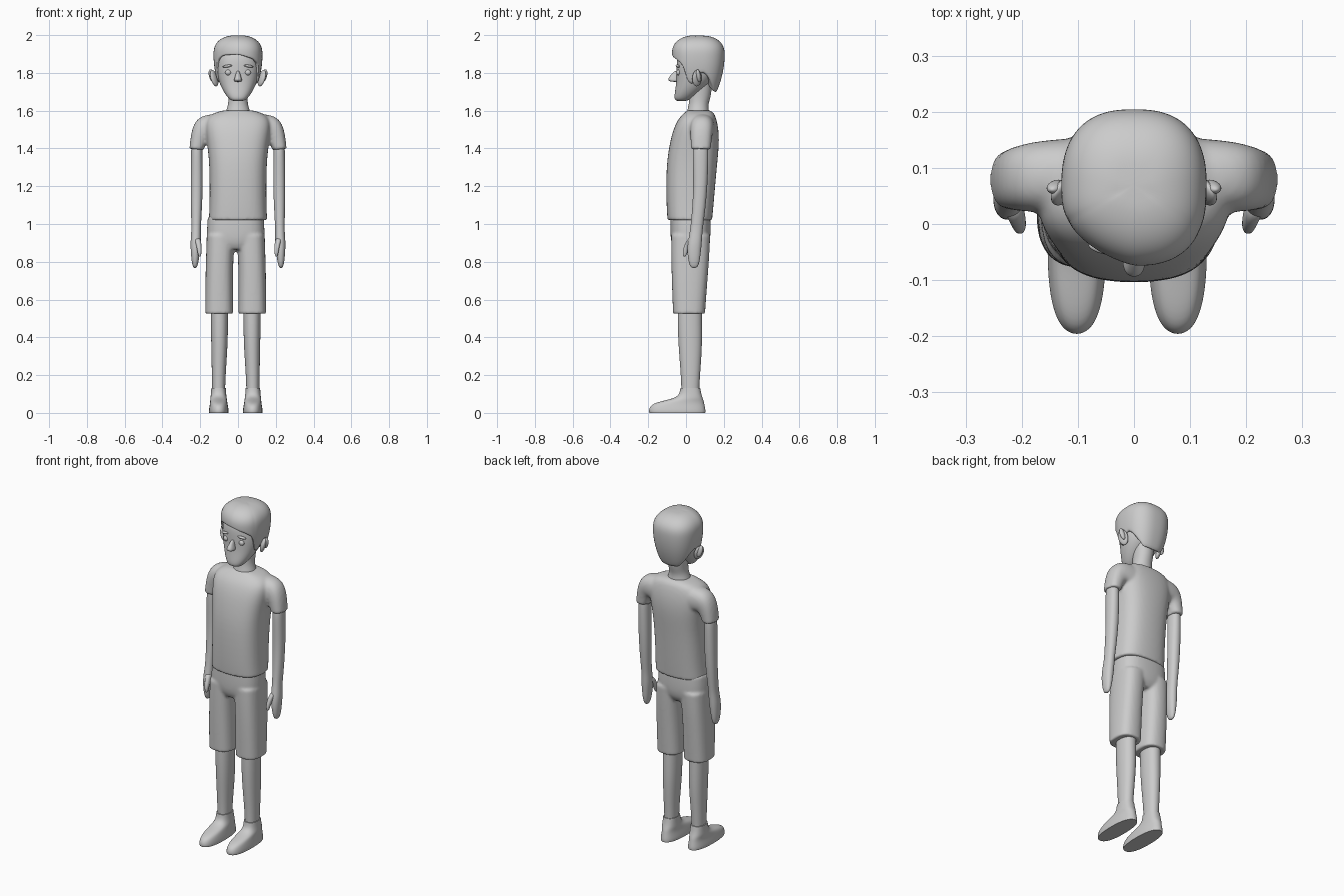
import bpy, bmesh, math
from mathutils import Vector, Matrix

if "Cube" in bpy.data.objects:
    bpy.data.objects.remove(bpy.data.objects["Cube"])

GREY = (0.6, 0.6, 0.6, 1)
mat = bpy.data.materials.new("plain_grey")
mat.use_nodes = True
mat.diffuse_color = GREY
mat.node_tree.nodes["Principled BSDF"].inputs["Base Color"].default_value = GREY


def spow(v, e):
    return math.copysign(abs(v) ** e, v)


def finish(bm, name, levels=2):
    bmesh.ops.recalc_face_normals(bm, faces=bm.faces[:])
    for f in bm.faces:
        f.smooth = True
    me = bpy.data.meshes.new(name)
    bm.to_mesh(me)
    bm.free()
    me.materials.append(mat)
    ob = bpy.data.objects.new(name, me)
    bpy.context.collection.objects.link(ob)
    if levels:
        mod = ob.modifiers.new("smooth_surface", 'SUBSURF')
        mod.levels = mod.render_levels = levels
    return ob


def add_loft(bm, rings, p=2.4, n=16, sharp=True, cx=0, side=1):
    """Skin rings of (x0, x1, y0, y1, z, optional tilt in degrees)."""
    crease = bm.edges.layers.float.get("crease_edge") or bm.edges.layers.float.new("crease_edge")
    rows = []
    for x0, x1, y0, y1, z, *tilt in rings:
        rot = Matrix.Rotation(-math.radians(tilt[0] if tilt else 0), 3, 'Y')
        row = []
        for i in range(n):
            a = 2 * math.pi * i / n
            off = Vector(((x1 - x0) / 2 * spow(math.cos(a), 2 / p),
                          (y1 - y0) / 2 * spow(math.sin(a), 2 / p), 0))
            co = Vector(((x0 + x1) / 2, (y0 + y1) / 2, z)) + rot @ off
            row.append(bm.verts.new((cx + side * co.x, co.y, co.z)))
        rows.append(row)
    for a, b in zip(rows, rows[1:]):
        for i in range(n):
            j = (i + 1) % n
            bm.faces.new((a[i], a[j], b[j], b[i]))
    for row in (rows[0], rows[-1]):
        cap = bm.faces.new(row)
        if sharp:
            for e in cap.edges:
                e[crease] = 1
                e.smooth = False


def loft(name, rings, **kw):
    bm = bmesh.new()
    add_loft(bm, rings, **kw)
    return finish(bm, name)


def pair(name, rings, cx=0, **kw):
    for side, word in ((1, "left_"), (-1, "right_")):
        loft(word + name, rings, cx=cx, side=side, **kw)


def fuse(ob, voxel, repeat):
    """Blend overlapping volumes into one soft garment."""
    mod = ob.modifiers.new("fuse", 'REMESH')
    mod.mode, mod.voxel_size, mod.use_smooth_shade = 'VOXEL', voxel, True
    mod = ob.modifiers.new("soften", 'SMOOTH')
    mod.factor, mod.iterations = 0.5, repeat


def ball(name, loc, size, rot=(0, 0, 0)):
    bm = bmesh.new()
    bmesh.ops.create_uvsphere(bm, u_segments=20, v_segments=12, radius=1)
    ob = finish(bm, name, 0)
    ob.location, ob.scale, ob.rotation_euler = loc, size, rot


# Shirt: torso and both sleeves fused
bm = bmesh.new()
add_loft(bm, [(-.157, .157, -.10, .14, 1.02), (-.153, .153, -.106, .148, 1.1),
              (-.152, .152, -.108, .165, 1.3), (-.165, .165, -.09, .178, 1.42),
              (-.178, .178, -.07, .175, 1.5), (-.175, .175, -.042, .162, 1.56),
              (-.125, .125, -.005, .148, 1.592), (-.07, .07, .005, .125, 1.602)], p=2.7)
for s in (1, -1):
    add_loft(bm, [(.02, .18, .015, .155, 1.505, 90), (.09, .25, .02, .15, 1.508, 62),
                  (.15, .255, .022, .14, 1.48, 30), (.182, .258, .025, .132, 1.395, 6)], side=s)
fuse(finish(bm, "shirt"), .008, 6)

# Shorts: hips and both legs fused
MID = -.012
bm = bmesh.new()
add_loft(bm, [(-.15, .15, -.083, .13, 1.04), (-.155, .155, -.085, .133, .98),
              (-.156, .156, -.083, .13, .9), (-.12, .12, -.06, .1, .865)], p=2.7, cx=MID)
for s in (1, -1):
    add_loft(bm, [(.0, .155, -.08, .13, .94), (.012, .158, -.08, .125, .83),
                  (.013, .162, -.077, .115, .7), (.012, .163, -.07, .102, .525)],
             p=2.6, cx=MID, side=s)
fuse(finish(bm, "shorts"), .008, 4)

# Lower legs and shoes
pair("leg", [(.04, .132, -.045, .085, .56), (.04, .132, -.045, .086, .45),
             (.043, .13, -.04, .086, .34), (.053, .127, -.028, .075, .2),
             (.056, .125, -.025, .07, .11)], cx=MID, p=2.2)
pair("shoe", [(.038, .142, -.197, .105, 0), (.036, .144, -.201, .107, .012),
              (.042, .138, -.19, .1, .045), (.045, .136, -.13, .096, .063),
              (.047, .135, -.06, .09, .078), (.05, .132, -.035, .082, .1),
              (.052, .13, -.031, .076, .132)], cx=MID)

# Arms with mitten hands and thumbs
pair("arm", [(.19, .245, .04, .115, 1.44), (.187, .25, .033, .12, 1.38),
             (.185, .251, .04, .115, 1.2), (.192, .249, .03, .1, 1.05),
             (.197, .246, .022, .088, .97), (.195, .252, .01, .085, .91),
             (.2, .251, .005, .08, .86), (.208, .246, .012, .073, .8),
             (.218, .237, .025, .06, .765)], p=2.2, sharp=False)
pair("thumb", [(.2, .235, .015, .06, .93), (.193, .225, -.005, .035, .9),
               (.191, .216, -.019, .012, .86), (.196, .21, -.018, .0, .825)],
     n=10, sharp=False)

# Neck and head
loft("neck", [(-.072, .072, .0, .127, 1.57), (-.064, .064, .005, .122, 1.6),
              (-.052, .052, .015, .118, 1.635), (-.052, .052, .015, .135, 1.68),
              (-.06, .06, .02, .14, 1.76)], p=2.1)
loft("head", [(-.03, .03, -.05, .0, 1.65), (-.05, .05, -.064, .03, 1.662),
              (-.078, .078, -.06, .08, 1.7), (-.102, .102, -.053, .135, 1.75),
              (-.116, .116, -.052, .16, 1.8), (-.117, .117, -.052, .165, 1.85),
              (-.11, .11, -.045, .16, 1.9), (-.08, .08, .0, .13, 1.95)], p=2.3, sharp=False)

# Hair cap whose hem follows fringe, sideburns, ears and nape
HEM = [(0, 1.895), (35, 1.88), (58, 1.85), (66, 1.76), (78, 1.74), (86, 1.77),
       (94, 1.805), (105, 1.79), (125, 1.74), (145, 1.7), (180, 1.695)]


def hem(deg):
    for (a, za), (b, zb) in zip(HEM, HEM[1:]):
        if deg <= b:
            return za + (zb - za) * (deg - a) / (b - a)
    return HEM[-1][1]


def hair_point(a, z, shrink=1):
    if z > 1.9:
        k = max(0, 1 - ((z - 1.9) / .1) ** 2.4) ** (1 / 2.4)
    else:
        k = 1 - .3 * ((1.9 - z) / .2) ** 2
    k *= shrink
    x = .13 * k * spow(math.sin(a), .8)
    y = .065 - .14 * k * spow(math.cos(a), .8)
    return x, y + .3 * max(0, -x) * max(0, math.cos(a)), z


bm = bmesh.new()
N, M = 60, 14
rows = [[] for _ in range(M + 2)]
for i in range(N):
    a = 2 * math.pi * i / N - math.pi
    low = hem(abs(math.degrees(a))) - (.02 * math.sin(a) * max(0, math.cos(a)))
    for j in range(1, M + 1):
        z = 2 - (2 - low) * (j / M) ** 1.8
        rows[j - 1].append(bm.verts.new(hair_point(a, z)))
    rows[M].append(bm.verts.new(hair_point(a, low + .003, .9)))
    rows[M + 1].append(bm.verts.new(hair_point(a, low + .03, .6)))
for r, q in zip(rows, rows[1:]):
    for i in range(N):
        bm.faces.new((r[i], r[i - 1], q[i - 1], q[i]))
bm.faces.new(rows[0])
finish(bm, "hair", 1)

# Face details
loft("nose", [(-.021, .021, -.085, -.03, 1.752), (-.022, .022, -.1, -.03, 1.765),
              (-.015, .015, -.085, -.03, 1.785), (-.007, .007, -.062, -.03, 1.812)],
     n=12, sharp=False)
for s, word in ((1, "left_"), (-1, "right_")):
    ball(word + "eye", (s * .052, -.04, 1.802), (.016, .012, .015))
    ball(word + "eyebrow", (s * .056, -.044, 1.836), (.026, .009, .007), (0, s * .15, s * .25))
    ball(word + "ear", (s * .126, .058, 1.772), (.014, .028, .045), (.15, s * .25, s * .55))
    ball(word + "ear_rim", (s * .138, .066, 1.785), (.016, .012, .035), (.15, s * .25, 0))
